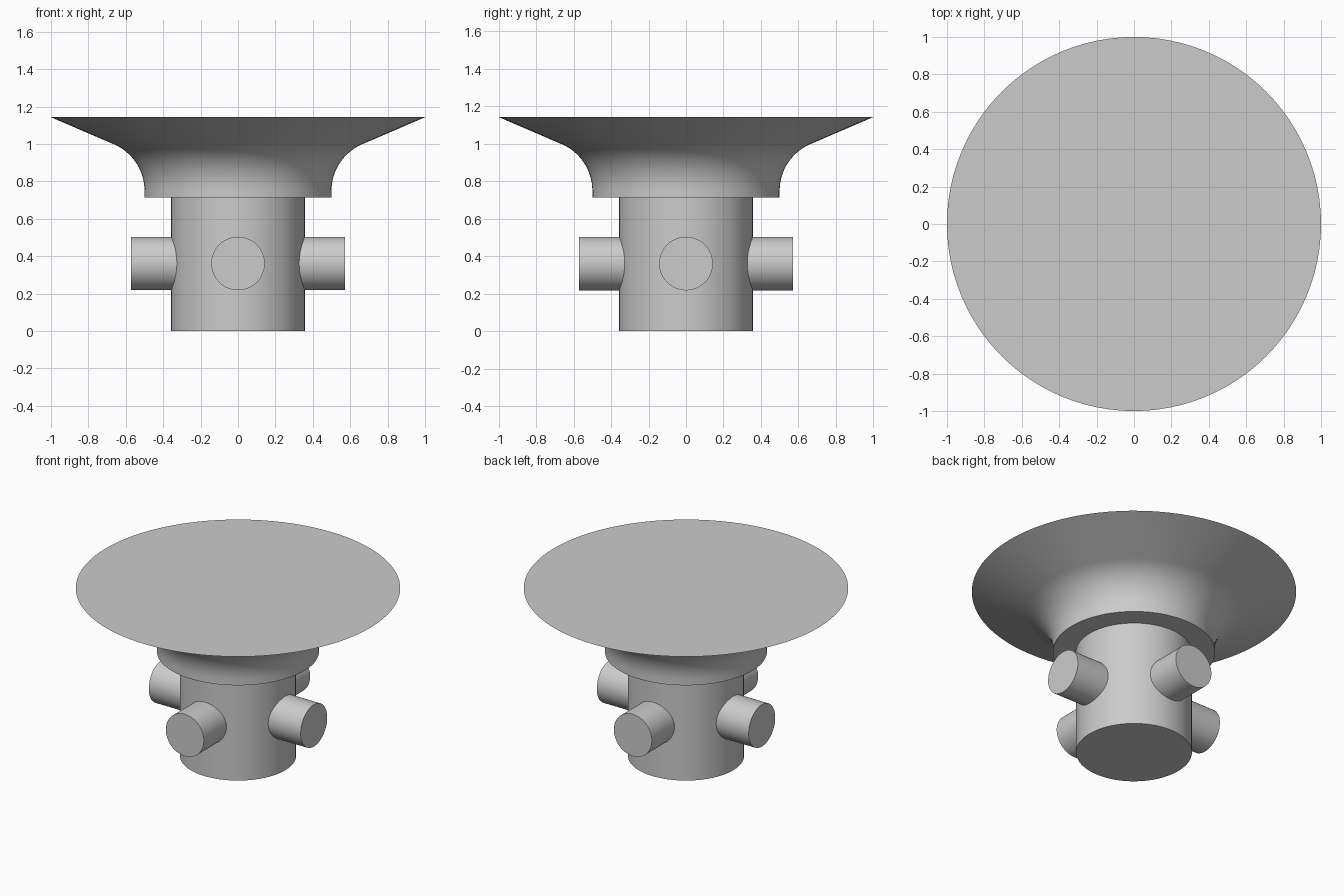
import bpy, bmesh
from math import radians, sin, cos, pi
from mathutils import Matrix

cube = bpy.data.objects.get("Cube")
if cube:
    bpy.data.objects.remove(cube, do_unlink=True)

U = 1 / 7  # design module
SEGMENTS = 96

grey = bpy.data.materials.new("plain grey")
grey.use_nodes = True
GREY = (0.6, 0.6, 0.6, 1)
grey.diffuse_color = GREY
grey.node_tree.nodes["Principled BSDF"].inputs["Base Color"].default_value = GREY


def finish(name, bm):
    """Turn a bmesh into a smooth-shaded part with sharp rims."""
    bmesh.ops.recalc_face_normals(bm, faces=bm.faces)
    mesh = bpy.data.meshes.new(name)
    bm.to_mesh(mesh)
    bm.free()
    mesh.materials.append(grey)
    obj = bpy.data.objects.new(name, mesh)
    bpy.context.collection.objects.link(obj)
    bpy.ops.object.select_all(action="DESELECT")
    obj.select_set(True)
    bpy.context.view_layer.objects.active = obj
    bpy.ops.object.shade_smooth_by_angle(angle=radians(30))
    return obj


def lathe(name, profile, matrix=Matrix()):
    """Revolve (radius, height) points about z and cap both ends."""
    bm = bmesh.new()
    rings = []
    for r, z in profile:
        rings.append([bm.verts.new((r * cos(2 * pi * i / SEGMENTS),
                                    r * sin(2 * pi * i / SEGMENTS), z))
                      for i in range(SEGMENTS)])
    for low, high in zip(rings, rings[1:]):
        for i in range(SEGMENTS):
            j = (i + 1) % SEGMENTS
            bm.faces.new((low[i], low[j], high[j], high[i]))
    bm.faces.new(rings[0])
    bm.faces.new(rings[-1])
    bm.transform(matrix)
    return finish(name, bm)


# Central post
lathe("post", [(2.5 * U, 0), (2.5 * U, 5 * U)])

# Flared head: short collar, concave fillet, straight cone to the rim
fillet, sweep, steps = 0.27, radians(67), 16
head = [(3.5 * U, 5 * U)]
for k in range(steps + 1):
    a = sweep * k / steps
    head.append((3.5 * U + fillet * (1 - cos(a)), 0.75 + fillet * sin(a)))
head.append((1, 8 * U))
lathe("flared_head", head)

# Four round side pegs
for k, side in enumerate(("left", "back", "right", "front")):
    turn = Matrix.Rotation(k * pi / 2, 4, "Z") @ Matrix.Rotation(pi / 2, 4, "Y")
    lathe(side + "_peg", [(U, 2 * U), (U, 4 * U)],
          Matrix.Translation((0, 0, 2.525 * U)) @ turn)
